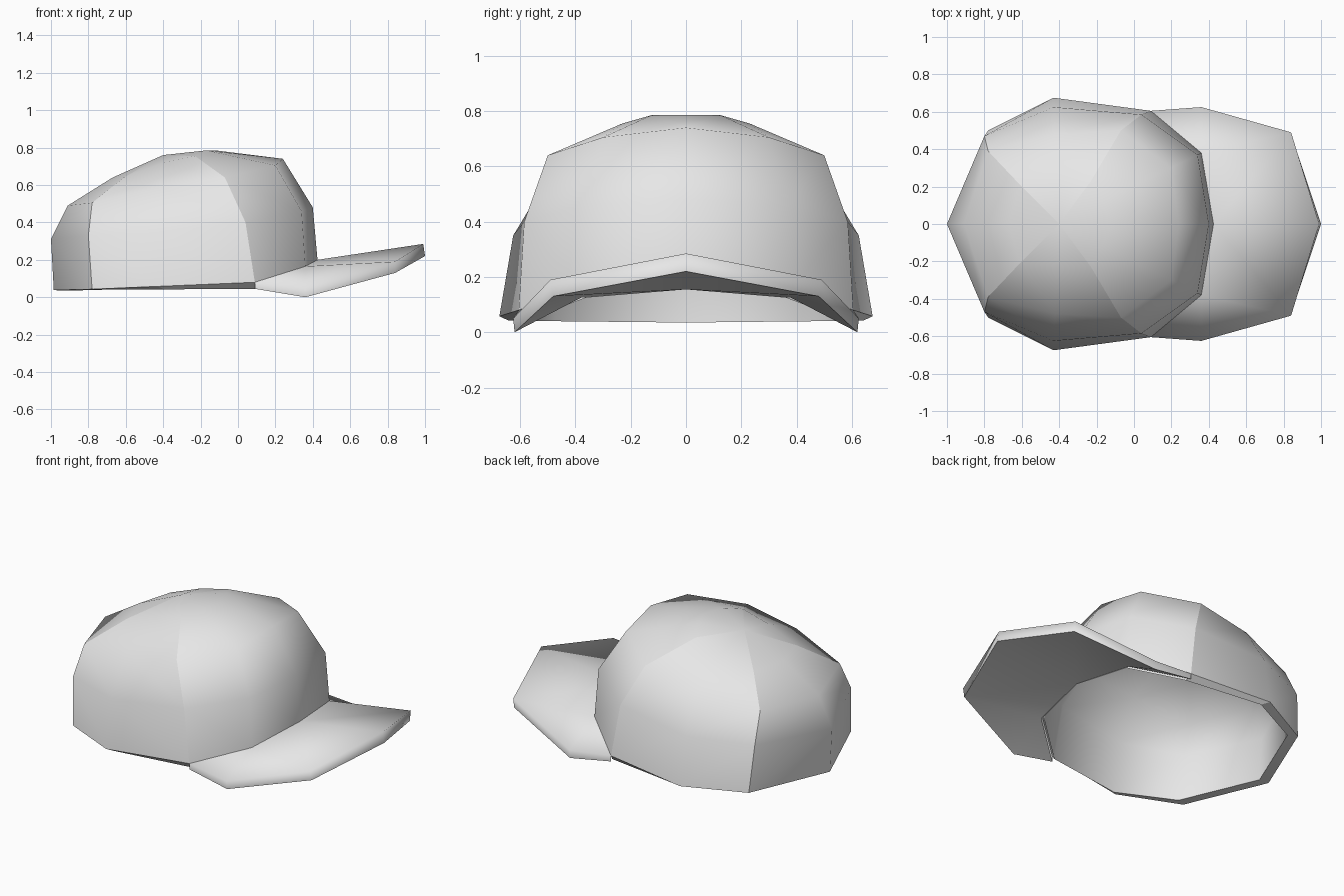
import bpy
import bmesh
import math
from mathutils import Vector

cube = bpy.data.objects.get("Cube")
if cube:
    bpy.data.objects.remove(cube, do_unlink=True)

grey = bpy.data.materials.new("light grey cloth")
grey.use_nodes = True
colour = (0.8, 0.8, 0.8, 1)
grey.diffuse_color = colour
grey.node_tree.nodes["Principled BSDF"].inputs["Base Color"].default_value = colour

# Half of the crown: columns from front to back, each from rim to crown top
APEX = (-0.4, 0, 0.76)
FRONT = [(0.425, 0, 0.2), (0.4, 0, 0.48), (0.24, 0, 0.74), (-0.12, 0, 0.785)]
FRONT_MID = [(0.36, 0.38, 0.165), (0.34, 0.37, 0.46), (0.2, 0.3, 0.705), (-0.17, 0.125, 0.785)]
FRONT_SEAM = [(0.09, 0.605, 0.08), (0.04, 0.585, 0.4), (-0.07, 0.5, 0.64), (-0.23, 0.23, 0.755)]
SIDE = [(-0.43, 0.675, 0.058), (-0.43, 0.625, 0.35), (-0.42, 0.48, 0.59), (-0.41, 0.22, 0.715)]
BACK_SEAM = [(-0.78, 0.5, 0.043), (-0.8, 0.47, 0.33), (-0.78, 0.39, 0.505), (-0.61, 0.21, 0.64)]
BACK = [(-0.985, 0, 0.038), (-1, 0, 0.31), (-0.91, 0, 0.49), (-0.67, 0, 0.64)]
PANELS = {"front": [FRONT, FRONT_MID, FRONT_SEAM],
          "side": [FRONT_SEAM, SIDE, BACK_SEAM],
          "back": [BACK_SEAM, BACK]}
HEAD = Vector((-0.36, 0, 0.25))

# Lower edge of the cloth under each column
LOW_Z = {FRONT[0]: 0.155, FRONT_MID[0]: 0.125, FRONT_SEAM[0]: 0.045,
         SIDE[0]: 0.042, BACK_SEAM[0]: 0.04, BACK[0]: 0.035}


def lowered(p):
    return Vector((p[0], p[1], LOW_Z[p]))


def lining(p):
    """Shrink an outer point towards the front of the head."""
    centre = Vector((0.33, 0, 0.2))
    q = centre + (Vector(p) - centre) * 0.95
    if p in LOW_Z:
        q.z = LOW_Z[p]
    return q


def add_face(bm, points, centre, inward=False):
    """Add a face and its mirror twin, facing away from or towards a centre."""
    for side in (1, -1):
        verts = [bm.verts.new((p[0], p[1] * side, p[2])) for p in points]
        face = bm.faces.new(verts)
        face.normal_update()
        outward = face.normal.dot(face.calc_center_median() - Vector(centre)) > 0
        if outward == inward:
            face.normal_flip()


def finish(bm, name, limit=180):
    """Weld the faces and shade them smooth up to an angle."""
    bmesh.ops.remove_doubles(bm, verts=bm.verts, dist=1e-4)
    mesh = bpy.data.meshes.new(name)
    bm.to_mesh(mesh)
    bm.free()
    mesh.materials.append(grey)
    obj = bpy.data.objects.new(name, mesh)
    bpy.context.collection.objects.link(obj)
    bpy.ops.object.select_all(action='DESELECT')
    obj.select_set(True)
    bpy.context.view_layer.objects.active = obj
    bpy.ops.object.shade_smooth_by_angle(angle=math.radians(limit))


def add_panel(bm, columns, place, inward):
    """Fill the strips between neighbouring columns up to the apex."""
    for a, b in zip(columns, columns[1:]):
        a, b = [place(p) for p in a], [place(p) for p in b]
        for i in range(len(a) - 1):
            add_face(bm, (a[i], b[i], b[i + 1], a[i + 1]), HEAD, inward)
        add_face(bm, (a[-1], b[-1], place(APEX)), HEAD, inward)


# Crown panels: separate meshes keep the seams crisp
for name, columns in PANELS.items():
    bm = bmesh.new()
    add_panel(bm, columns, Vector, False)
    finish(bm, name + "_crown_panel")

# Lining: one smooth inner shell
bm = bmesh.new()
for columns in PANELS.values():
    add_panel(bm, columns, lining, True)
finish(bm, "crown_lining")

# Rim band joining the crown to the lining
bm = bmesh.new()
rim = [FRONT_SEAM[0], SIDE[0], BACK_SEAM[0], BACK[0]]
for p, q in zip(rim, rim[1:]):
    add_face(bm, (p, q, lining(q), lining(p)), (-0.36, 0, 2))
finish(bm, "rim_band", 30)

# Brim: roots on the crown rim, spreads out to a raised tip
roots = [FRONT[0], FRONT_MID[0], FRONT_SEAM[0]]
low_roots = [lowered(p) for p in roots]
top = [(0.99, 0, 0.285), (0.84, 0.49, 0.19), (0.36, 0.625, 0.05)]
under = [(1, 0, 0.22), (0.84, 0.48, 0.13), (0.36, 0.62, 0)]

# Upper brim with its rolled edge
bm = bmesh.new()
for i in range(2):
    j = i + 1
    add_face(bm, (roots[i], roots[j], top[j], top[i]), (0.5, 0, -2))
    add_face(bm, (top[i], top[j], under[j], under[i]), (0.4, 0, 0.15))
add_face(bm, (roots[2], top[2], under[2], low_roots[2]), (0.2, 0, 0.1))
finish(bm, "brim_top")

# Underside of the brim
bm = bmesh.new()
for i in range(2):
    j = i + 1
    add_face(bm, (low_roots[i], low_roots[j], under[j], under[i]), (0.5, 0, 3))
finish(bm, "brim_underside")
